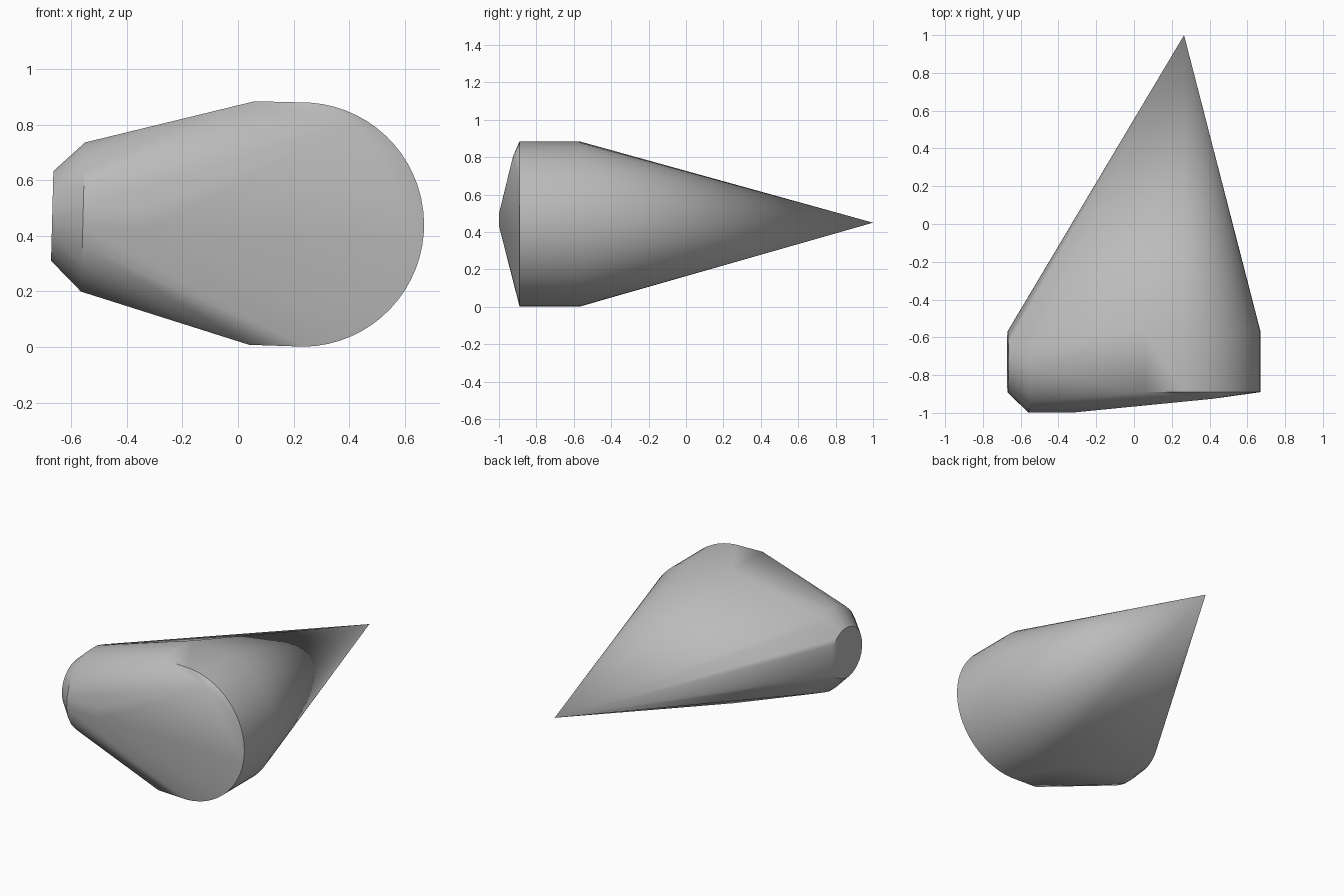
import bpy, bmesh, math
from mathutils import Vector

cube = bpy.data.objects.get("Cube")
if cube:
    bpy.data.objects.remove(cube, do_unlink=True)

grey = bpy.data.materials.new("plain_grey")
grey.use_nodes = True
colour = (0.5, 0.5, 0.5, 1)
grey.diffuse_color = colour
grey.node_tree.nodes["Principled BSDF"].inputs["Base Color"].default_value = colour

TILT = math.radians(-1.5)


def side_ring(x, z, radius, count=24):
    """Ring around the slightly tilted sideways axis, flat side to the front."""
    ring = []
    for i in range(count):
        a = 2 * math.pi * (i + 0.5) / count
        up = radius * math.sin(a)
        ring.append(Vector((x - up * math.sin(TILT), -0.73 + radius * math.cos(a),
                            z + up * math.cos(TILT))))
    return ring


def rounded_section(y, radius=0.44, count=32):
    """Half round on the left side with short straight runs above and below."""
    ring = [Vector((0.04, y, 0.008)), Vector((0.06, y, 0.885))]
    for i in range(count + 1):
        a = math.pi * (i / count - 0.5) - TILT
        ring.append(Vector((0.23 + radius * math.cos(a), y, 0.441 + radius * math.sin(a))))
    return ring


# Outline rings: rounded body, chamfered side stub, rear tip, front corner
points = rounded_section(-0.89) + rounded_section(-0.57)
points += side_ring(-0.669, 0.472, 0.163)
points += side_ring(-0.558, 0.468, 0.271)
points += side_ring(-0.33, 0.463, 0.271)
points += [Vector((0.265, 1.0, 0.45)), Vector((0.42, -0.925, 0.805))]

# Wrap everything in one taut skin
bm = bmesh.new()
for p in points:
    bm.verts.new(p)
hull = bmesh.ops.convex_hull(bm, input=bm.verts)
unused = {v for v in hull["geom_interior"] + hull["geom_unused"]
          if isinstance(v, bmesh.types.BMVert)}
bmesh.ops.delete(bm, geom=list(unused), context="VERTS")
bmesh.ops.dissolve_limit(bm, angle_limit=math.radians(0.3), verts=bm.verts, edges=bm.edges)
bmesh.ops.recalc_face_normals(bm, faces=bm.faces)

mesh = bpy.data.meshes.new("tapered_body")
bm.to_mesh(mesh)
bm.free()
mesh.materials.append(grey)
body = bpy.data.objects.new("tapered_body", mesh)
bpy.context.collection.objects.link(body)

bpy.ops.object.select_all(action="DESELECT")
body.select_set(True)
bpy.context.view_layer.objects.active = body
bpy.ops.object.shade_smooth_by_angle(angle=math.radians(35))
